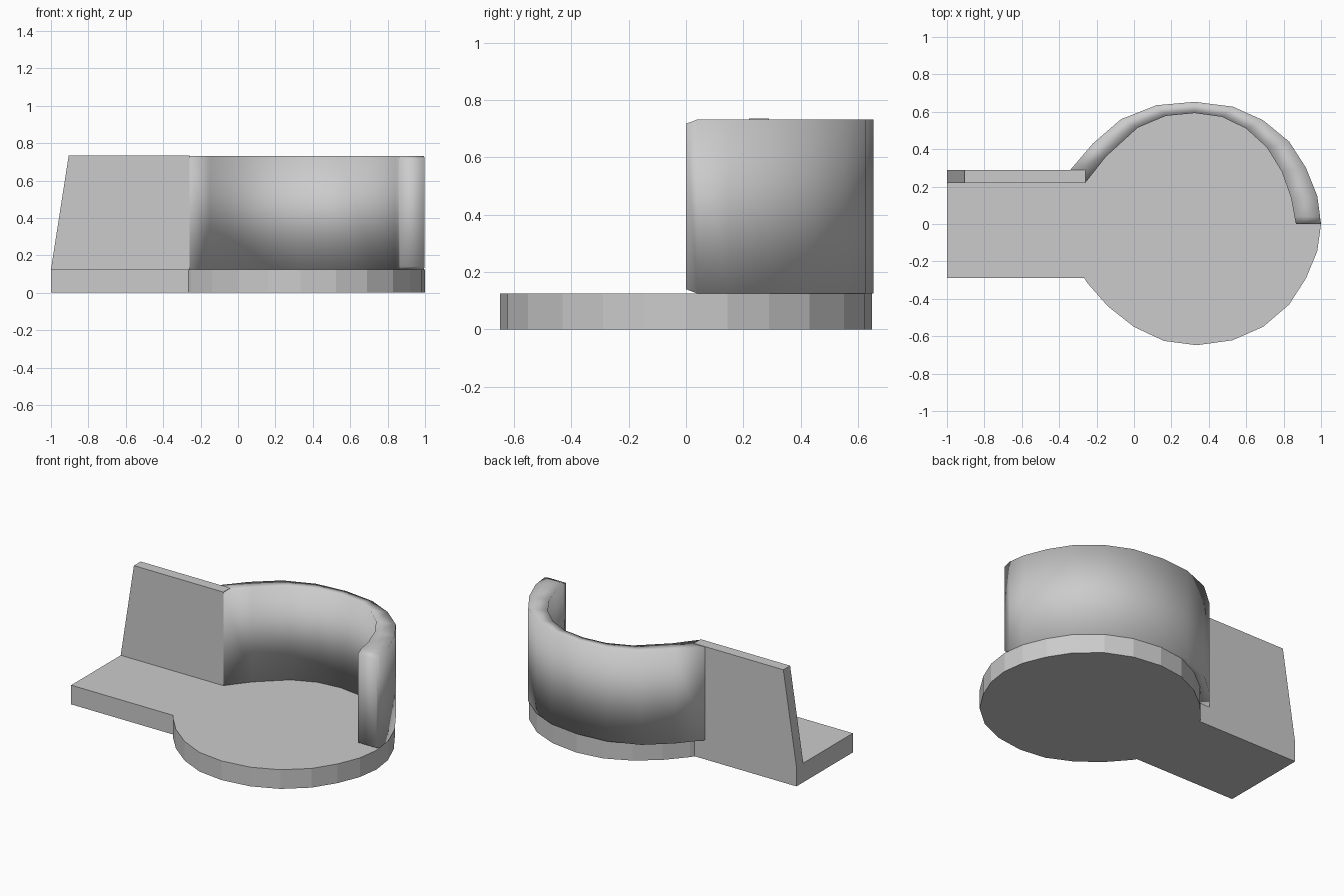
import bpy, bmesh

if "Cube" in bpy.data.objects:
    bpy.data.objects.remove(bpy.data.objects["Cube"])


def make_object(name, bm):
    bmesh.ops.recalc_face_normals(bm, faces=bm.faces)
    mesh = bpy.data.meshes.new(name)
    bm.to_mesh(mesh)
    bm.free()
    obj = bpy.data.objects.new(name, mesh)
    bpy.context.collection.objects.link(obj)
    return obj


def extruded(name, outline, offset):
    """Prism from a closed 3D outline pushed along offset."""
    bm = bmesh.new()
    face = bm.faces.new([bm.verts.new(p) for p in outline])
    new = bmesh.ops.extrude_face_region(bm, geom=[face])["geom"]
    bmesh.ops.translate(bm, vec=offset,
                        verts=[v for v in new if isinstance(v, bmesh.types.BMVert)])
    return make_object(name, bm)


FLOOR, TOP = 0.125, 0.732

# Keyhole-shaped base plate: half outline mirrored across y
half = [(-1, -0.29), (-0.265, -0.29), (-0.25, -0.315), (-0.14, -0.44),
        (0.0, -0.55), (0.16, -0.625), (0.335, -0.648), (0.525, -0.622),
        (0.69, -0.55), (0.83, -0.43), (0.92, -0.29), (0.98, -0.145)]
outline = half + [(1, 0)] + [(x, -y) for x, y in reversed(half)]
extruded("base_plate", [(x, y, 0) for x, y in outline], (0, 0, FLOOR))

# Straight wall along the back of the tab, slanted at its free end
extruded("straight_wall",
         [(-1, 0.22, FLOOR), (-0.26, 0.22, FLOOR),
          (-0.26, 0.22, 0.735), (-0.905, 0.22, 0.735)], (0, 0.07, 0))

# Curved wall: matching outer and inner points, thicker toward the free end
outer = [(-0.34, 0.29), (-0.22, 0.43), (-0.07, 0.56), (0.12, 0.635),
         (0.325, 0.653), (0.53, 0.627), (0.69, 0.555), (0.83, 0.44),
         (0.92, 0.30), (0.98, 0.15), (0.995, 0.04), (0.997, 0.0)]
inner = [(-0.26, 0.22), (-0.15, 0.36), (0.02, 0.515), (0.17, 0.578),
         (0.325, 0.593), (0.47, 0.573), (0.60, 0.51), (0.71, 0.41),
         (0.79, 0.28), (0.84, 0.14), (0.858, 0.04), (0.866, 0.0)]
bm = bmesh.new()
rings = []
for i, (o, n) in enumerate(zip(outer, inner)):
    inset = 0.015 if i == len(outer) - 1 else 0   # softened end face
    lo, hi = FLOOR + inset, TOP - inset
    rings.append([bm.verts.new(p) for p in
                  ((*o, lo), (*o, hi), (*n, hi), (*n, lo))])
for a, b in zip(rings, rings[1:]):
    for k in range(4):
        j = (k + 1) % 4
        bm.faces.new((a[k], a[j], b[j], b[k]))
bm.faces.new(rings[0])
bm.faces.new(rings[-1])
wall = make_object("curved_wall", bm)
for p in wall.data.polygons:
    p.use_smooth = True
